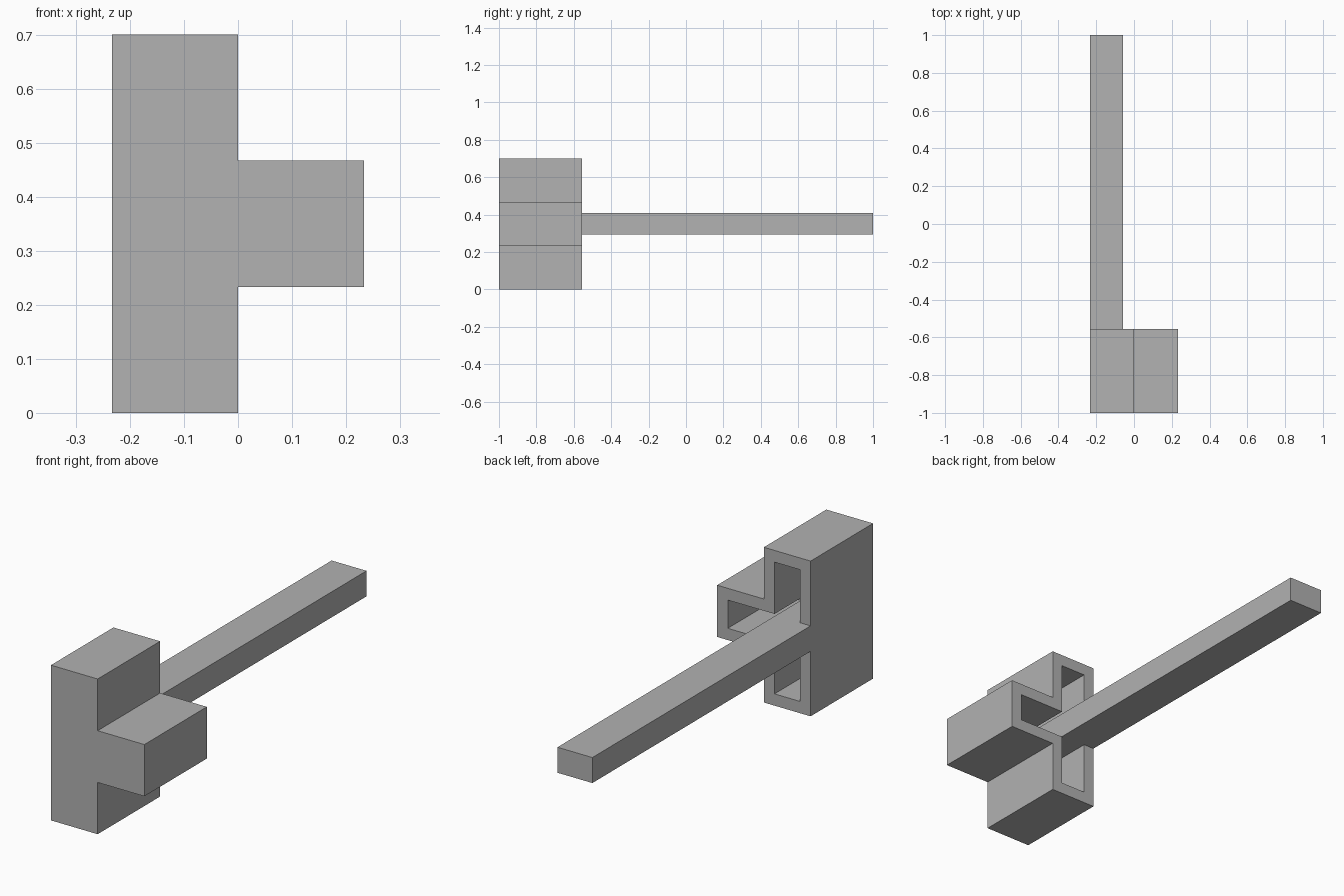
import bpy
import bmesh

cube = bpy.data.objects.get("Cube")
if cube:
    bpy.data.objects.remove(cube, do_unlink=True)

SIDE, TOP = 0.233, 0.7      # half width, height
FRONT, BACK = -1.0, -0.555  # depth of the housing
WALL = 0.053

grey = bpy.data.materials.new("plain_grey")
grey.use_nodes = True
grey.diffuse_color = (0.445, 0.445, 0.445, 1)
grey.node_tree.nodes["Principled BSDF"].inputs["Base Color"].default_value = grey.diffuse_color


def extrude_profile(name, points, y0, y1):
    """Closed x-z profile extruded from y0 back to y1."""
    bm = bmesh.new()
    face = bm.faces.new([bm.verts.new((x, y0, z)) for x, z in points])
    grown = bmesh.ops.extrude_face_region(bm, geom=[face])["geom"]
    verts = [v for v in grown if isinstance(v, bmesh.types.BMVert)]
    bmesh.ops.translate(bm, verts=verts, vec=(0, y1 - y0, 0))
    bmesh.ops.recalc_face_normals(bm, faces=bm.faces)
    mesh = bpy.data.meshes.new(name)
    bm.to_mesh(mesh)
    bm.free()
    mesh.materials.append(grey)
    obj = bpy.data.objects.new(name, mesh)
    bpy.context.collection.objects.link(obj)
    return obj


def tee(inset):
    """Sideways T outline, shrunk evenly by inset."""
    left, mid, right = -SIDE + inset, -inset, SIDE - inset
    low, high = TOP / 3 + inset, TOP * 2 / 3 - inset
    return [(left, inset), (mid, inset), (mid, low), (right, low),
            (right, high), (mid, high), (mid, TOP - inset), (left, TOP - inset)]


def combine(obj, other, operation):
    mod = obj.modifiers.new(operation.title(), "BOOLEAN")
    mod.operation = operation
    mod.solver = "EXACT"
    mod.object = other
    bpy.context.view_layer.objects.active = obj
    bpy.ops.object.modifier_apply(modifier=mod.name)
    bpy.data.objects.remove(other, do_unlink=True)


# Hollow housing, open at the back
housing = extrude_profile("housing_with_bar", tee(0), FRONT, BACK)
cavity = extrude_profile("cavity_cutter", tee(WALL), FRONT + WALL, BACK + 0.1)
cavity.hide_render = True
combine(housing, cavity, "DIFFERENCE")

# Long bar, flush with the flat side and rooted in the front wall
x0, x1, z0, z1 = -SIDE, -0.059, 0.293, 0.408
bar = extrude_profile("bar", [(x0, z0), (x1, z0), (x1, z1), (x0, z1)],
                      FRONT + WALL / 2, 1.0)
combine(housing, bar, "UNION")
